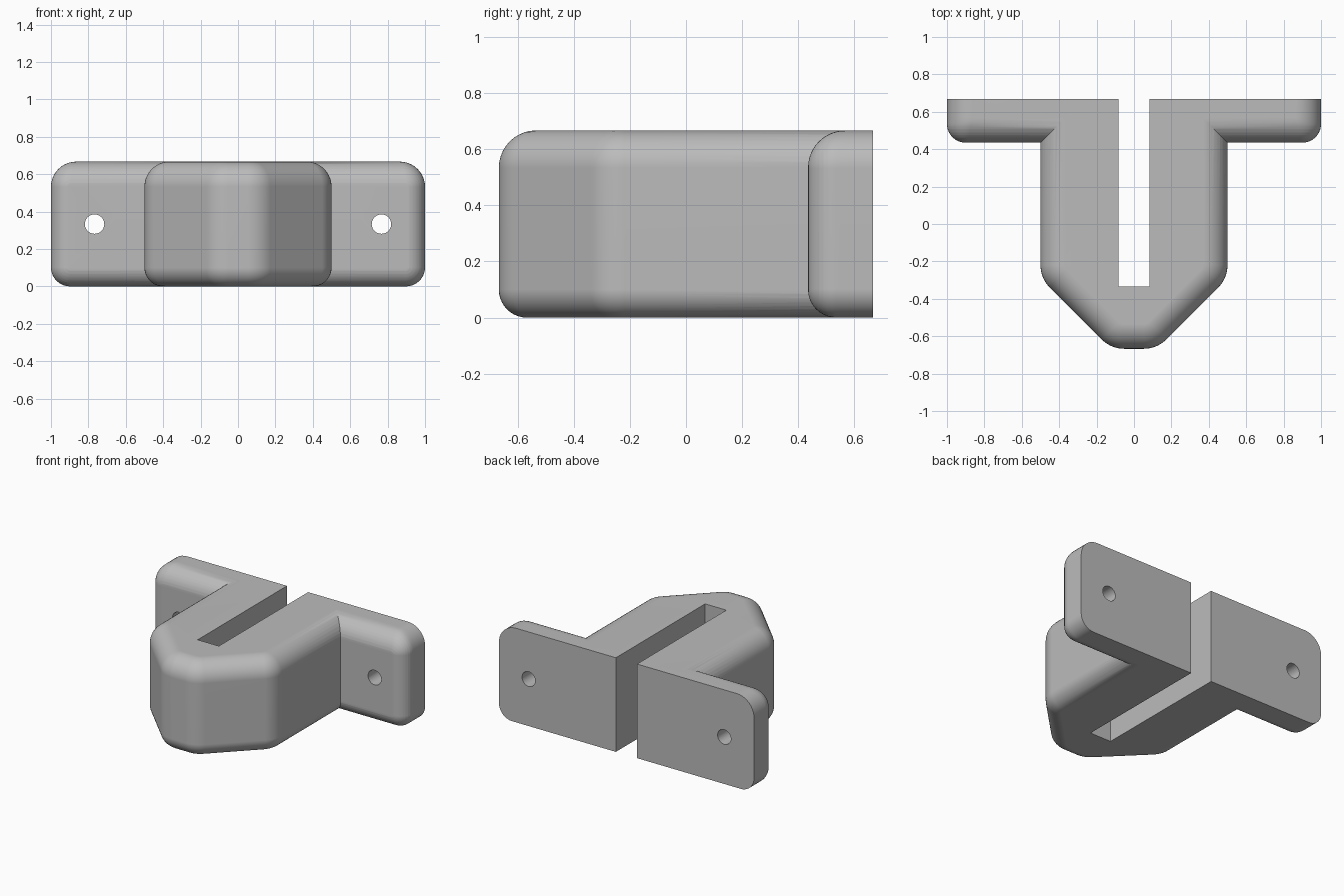
import bpy, bmesh, math
from mathutils import Vector

default = bpy.data.objects.get("Cube")
if default:
    bpy.data.objects.remove(default, do_unlink=True)

H = 0.667            # overall height
BACK = 0.667         # rear plane
FRONT = -0.667       # nose plane
TOP_R, LOW_R = 0.133, 0.1   # fillet radii
SEG = 10

grey = bpy.data.materials.new("light grey")
grey.use_nodes = True
colour = (0.5, 0.5, 0.5, 1)
grey.diffuse_color = colour
grey.node_tree.nodes["Principled BSDF"].inputs["Base Color"].default_value = colour


def fillet(r, t):
    """Inset of a quarter-round of radius r at depth t from its end."""
    return r - math.sqrt(max(0, r * r - (r - t) ** 2)) if t < r else 0


def rounded(corners, radii):
    """2D outline with an arc at every corner that has a radius."""
    pts, n = [], len(corners)
    for i, r in enumerate(radii):
        p = Vector(corners[i])
        a = (Vector(corners[i - 1]) - p).normalized()
        b = (Vector(corners[(i + 1) % n]) - p).normalized()
        if r <= 0:
            pts.append(p)
            continue
        half = a.angle(b) / 2
        centre = p + (a + b).normalized() * (r / math.sin(half))
        start = p + a * (r / math.tan(half)) - centre
        end = p + b * (r / math.tan(half)) - centre
        sweep = math.pi - 2 * half
        for k in range(SEG + 1):
            u = k / SEG
            v = start * math.sin((1 - u) * sweep) + end * math.sin(u * sweep)
            pts.append(centre + v / math.sin(sweep))
    return pts


def loft(name, rings):
    bm = bmesh.new()
    rows = [[bm.verts.new(p) for p in ring] for ring in rings]
    n = len(rows[0])
    for lo, hi in zip(rows, rows[1:]):
        for i in range(n):
            j = (i + 1) % n
            bm.faces.new((lo[i], lo[j], hi[j], hi[i]))
    bm.faces.new(rows[0][::-1])
    bm.faces.new(rows[-1])
    bmesh.ops.recalc_face_normals(bm, faces=bm.faces)
    mesh = bpy.data.meshes.new(name)
    bm.to_mesh(mesh)
    bm.free()
    mesh.materials.append(grey)
    ob = bpy.data.objects.new(name, mesh)
    bpy.context.collection.objects.link(ob)
    return ob


def body_ring(z):
    d = max(fillet(LOW_R, z), fillet(TOP_R, H - z))
    x, y = 0.5 - d, FRONT + d
    s = 0.79 - d * math.sqrt(2)          # 45 degree side: x - y = s
    nose = s + y
    corners = [(x, BACK), (-x, BACK), (-x, x - s), (-nose, y), (nose, y), (x, x - s)]
    r = 0.17 - d
    return [(p.x, p.y, z) for p in rounded(corners, [0, 0, r, r, r, r])]


def flange_ring(t):
    low, top = fillet(LOW_R, t), fillet(TOP_R, t)
    x, z0, z1 = 1 - low, low, H - top
    a, b = LOW_R - low + 0.002, TOP_R - top + 0.002
    outline = rounded([(-x, z0), (x, z0), (x, z1), (-x, z1)], [a, a, b, b])
    return [(p.x, 0.435 + t, p.y) for p in outline]


steps = [1 - math.cos(k / SEG * math.pi / 2) for k in range(SEG + 1)]

# Pointed body with rounded edges
levels = [LOW_R * s for s in steps] + [H - TOP_R * s for s in reversed(steps)]
bracket = loft("bracket_body", [body_ring(z) for z in levels])

# Mounting flange across the back
depths = sorted({round(r * s, 5) for r in (LOW_R, TOP_R) for s in steps}) + [BACK - 0.435]
flange = loft("mounting_flange", [flange_ring(t) for t in depths])

# Cutters: centre slot and two screw holes
slot = loft("slot_cutter", [[(x, y, z) for x, y in
            ((-0.083, -0.333), (0.083, -0.333), (0.083, 1), (-0.083, 1))] for z in (-1, 2)])
holes = []
for side in (-1, 1):
    circle = [(side * 0.767 + 0.052 * math.cos(a), 0.333 + 0.052 * math.sin(a))
              for a in (k * math.tau / 32 for k in range(32))]
    holes.append(loft("screw_hole_cutter", [[(x, y, z) for x, z in circle] for y in (0, 1)]))

bpy.ops.object.select_all(action="DESELECT")
bracket.select_set(True)
bpy.context.view_layer.objects.active = bracket
for tool in [flange, slot] + holes:
    mod = bracket.modifiers.new("cut", "BOOLEAN")
    mod.operation = "UNION" if tool is flange else "DIFFERENCE"
    mod.solver = "EXACT"
    mod.object = tool
    bpy.ops.object.modifier_apply(modifier=mod.name)
    bpy.data.objects.remove(tool, do_unlink=True)
bracket.name = "slotted_bracket"

# Smooth fillets, crisp creases
bpy.ops.object.shade_smooth_by_angle(angle=math.radians(30))
normals = bracket.modifiers.new("flat_face_normals", "WEIGHTED_NORMAL")
normals.keep_sharp = True
